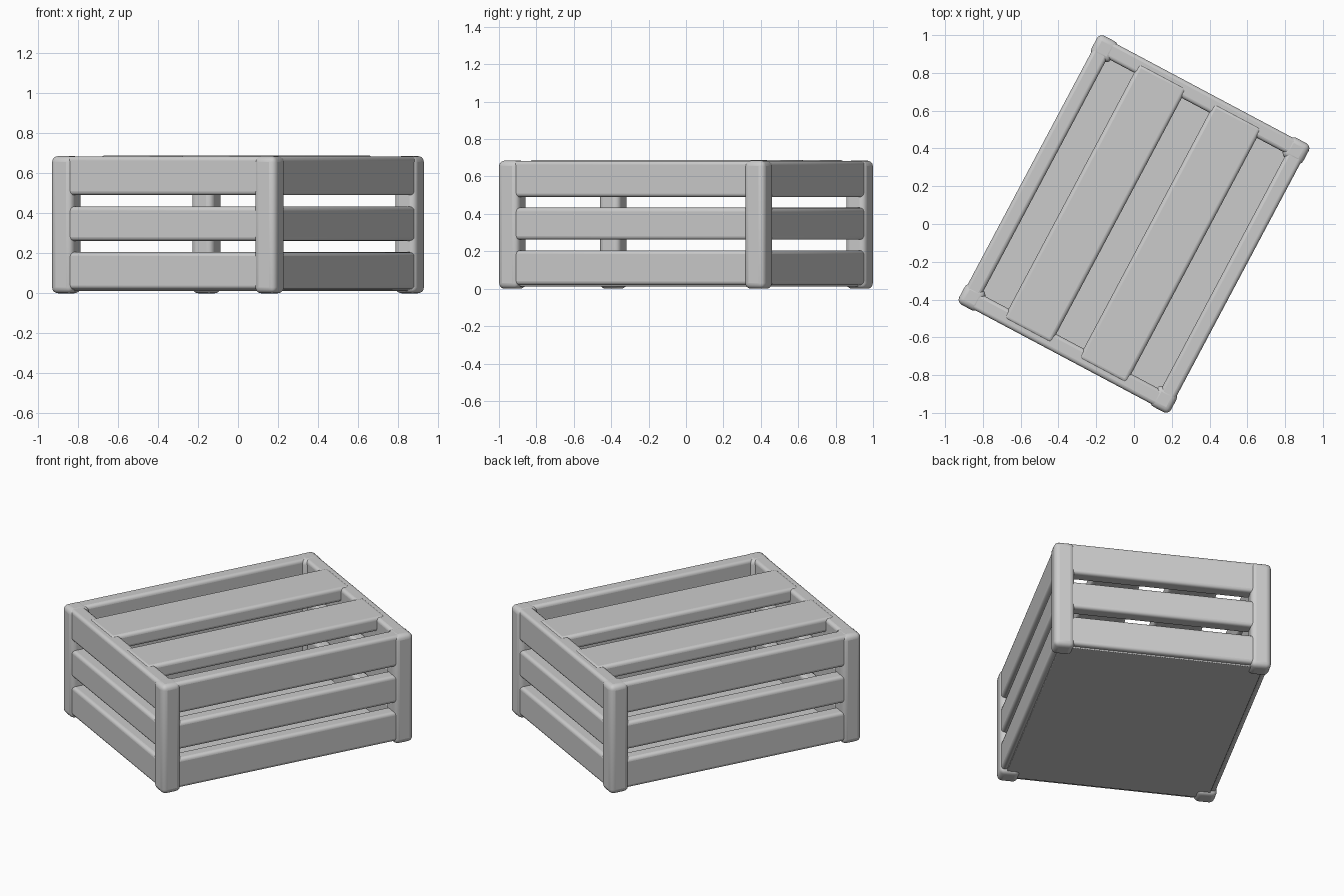
import bpy
import math
from mathutils import Matrix

old = bpy.data.objects.get("Cube")
if old:
    bpy.data.objects.remove(old)

grey = bpy.data.materials.new("light grey")
grey.use_nodes = True
grey.diffuse_color = (0.6, 0.6, 0.6, 1)
grey.node_tree.nodes["Principled BSDF"].inputs["Base Color"].default_value = (0.6, 0.6, 0.6, 1)

TURN = Matrix.Rotation(math.radians(-28), 4, "Z")
HALF_W, HALF_L, TOP = 0.635, 0.806, 0.685
WALL = 0.09


def board(name, x, y, z, bevel=0.02):
    """Rounded box between (low, high) limits in the crate's own axes."""
    bpy.ops.mesh.primitive_cube_add(size=1)
    ob = bpy.context.object
    ob.name = name
    centre = [(a + b) / 2 for a, b in (x, y, z)]
    size = [b - a for a, b in (x, y, z)]
    ob.data.transform(Matrix.Translation(centre) @ Matrix.Diagonal((*size, 1)))
    ob.matrix_world = TURN
    ob.data.materials.append(grey)
    mod = ob.modifiers.new("rounded edges", "BEVEL")
    mod.width = bevel
    mod.segments = 4
    bpy.ops.object.shade_smooth_by_angle(angle=math.radians(35))
    return ob


def span(side, inner, outer):
    return tuple(sorted((side * inner, side * outer)))


# Corner posts, which also form the feet
for sx in (-1, 1):
    for sy in (-1, 1):
        board("corner_post", span(sx, 0.515, HALF_W), span(sy, 0.685, HALF_L),
              (0, TOP), 0.03)

# Three wall slats on every side
out_w, out_l = HALF_W - 0.008, HALF_L - 0.008
for low, high in ((0.02, 0.205), (0.262, 0.433), (0.49, TOP - 0.001)):
    for s in (-1, 1):
        board("long_side_slat", span(s, out_w - WALL, out_w),
              (-0.77, 0.77), (low, high))
        board("short_side_slat", (-0.6, 0.6),
              span(s, out_l - WALL, out_l), (low, high))

# Two lid planks resting flush in the end rails
for low, high in ((-0.375, -0.09), (0.075, 0.36)):
    board("lid_plank", (low, high), (-0.765, 0.765), (0.6, TOP + 0.004))

# Floor panel
board("floor_panel", (-0.595, 0.595), (-0.765, 0.765), (0.012, 0.06), 0.005)
